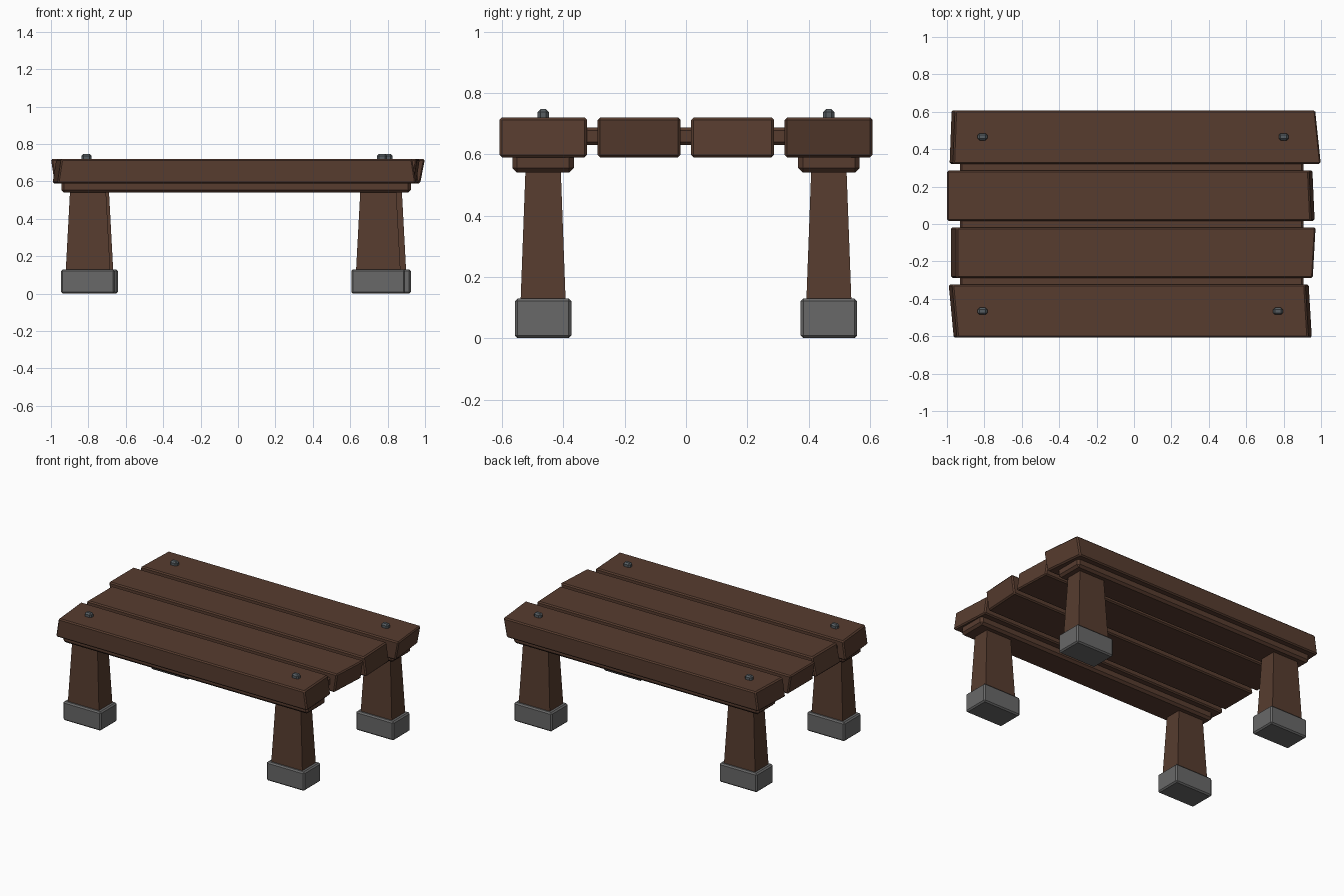
import bpy
import bmesh

cube = bpy.data.objects.get("Cube")
if cube:
    bpy.data.objects.remove(cube, do_unlink=True)


def material(name, rgb):
    m = bpy.data.materials.new(name)
    m.use_nodes = True
    m.diffuse_color = (*rgb, 1)
    m.node_tree.nodes["Principled BSDF"].inputs["Base Color"].default_value = (*rgb, 1)
    return m


wood = material("dark_wood", (0.095, 0.045, 0.028))
stone = material("grey_stone", (0.14, 0.14, 0.14))
iron = material("dark_iron", (0.095, 0.11, 0.12))


def block(name, corners, mat, bevel=0.0):
    """Six-sided block: four bottom corners, then four top, both anticlockwise."""
    bm = bmesh.new()
    v = [bm.verts.new(c) for c in corners]
    bm.faces.new(v[3::-1])
    bm.faces.new(v[4:])
    for i in range(4):
        j = (i + 1) % 4
        bm.faces.new((v[i], v[j], v[j + 4], v[i + 4]))
    if bevel:
        bmesh.ops.bevel(bm, geom=bm.edges[:], offset=bevel, segments=1, affect='EDGES')
    mesh = bpy.data.meshes.new(name)
    bm.to_mesh(mesh)
    bm.free()
    mesh.materials.append(mat)
    obj = bpy.data.objects.new(name, mesh)
    bpy.context.collection.objects.link(obj)
    return obj


def tapered(name, x, y, z0, z1, base, top, mat, bevel=0.0):
    """Block centred on x, y with its own size at the base and the top."""
    corners = [(x + sx * w / 2, y + sy * d / 2, z)
               for z, (w, d) in ((z0, base), (z1, top))
               for sx, sy in ((-1, -1), (1, -1), (1, 1), (-1, 1))]
    return block(name, corners, mat, bevel)


# Planks: y range, left end at both y, right end at both y, and the outward
# lean of each end from bottom to top (negative leans inwards)
planks = {
    "front_plank": (-0.608, -0.323, -0.965, -0.992, 0.952, 0.935, -0.02, -0.02),
    "front_middle_plank": (-0.288, -0.018, -0.98, -0.98, 0.957, 0.972, -0.03, 0.02),
    "back_middle_plank": (0.017, 0.287, -1.0, -1.0, 0.967, 0.955, 0.02, -0.02),
    "back_plank": (0.322, 0.608, -0.987, -0.976, 1.0, 0.97, -0.02, 0.025),
}
for name, (y0, y1, l0, l1, r0, r1, lean_l, lean_r) in planks.items():
    corners = []
    for top, z in ((False, 0.59), (True, 0.72)):
        dl = min(lean_l, 0) if top else max(lean_l, 0)
        dr = min(lean_r, 0) if top else max(lean_r, 0)
        dl, dr = abs(dl), abs(dr)
        corners += [(l0 + dl, y0, z), (r0 - dr, y0, z),
                    (r1 - dr, y1, z), (l1 + dl, y1, z)]
    block(name, corners, wood, 0.008)

# Inner board that shows in the gaps between the planks
tapered("inner_board", -0.012, 0, 0.63, 0.687, (1.835, 0.68), (1.835, 0.68), wood, 0.01)

# Rails, legs, feet and bolts for each long side
for side, y, lefts in (("front", -0.466, (-0.802, 0.75)), ("back", 0.466, (-0.786, 0.78))):
    tapered(side + "_rail", -0.01, y, 0.54, 0.605, (1.87, 0.2), (1.87, 0.2), wood, 0.015)
    for hand, x in zip(("right", "left"), lefts):
        label = side + "_" + hand
        tapered(label + "_leg", x, y, 0.12, 0.55, (0.238, 0.147), (0.192, 0.115), wood)
        tapered(label + "_foot", x, y, 0, 0.13, (0.288, 0.184), (0.288, 0.184), stone, 0.009)
        bolt_x = -0.81 if hand == "right" else x + 0.02
        tapered(label + "_bolt", bolt_x, y, 0.70, 0.747, (0.052, 0.038), (0.052, 0.038), iron, 0.01)
